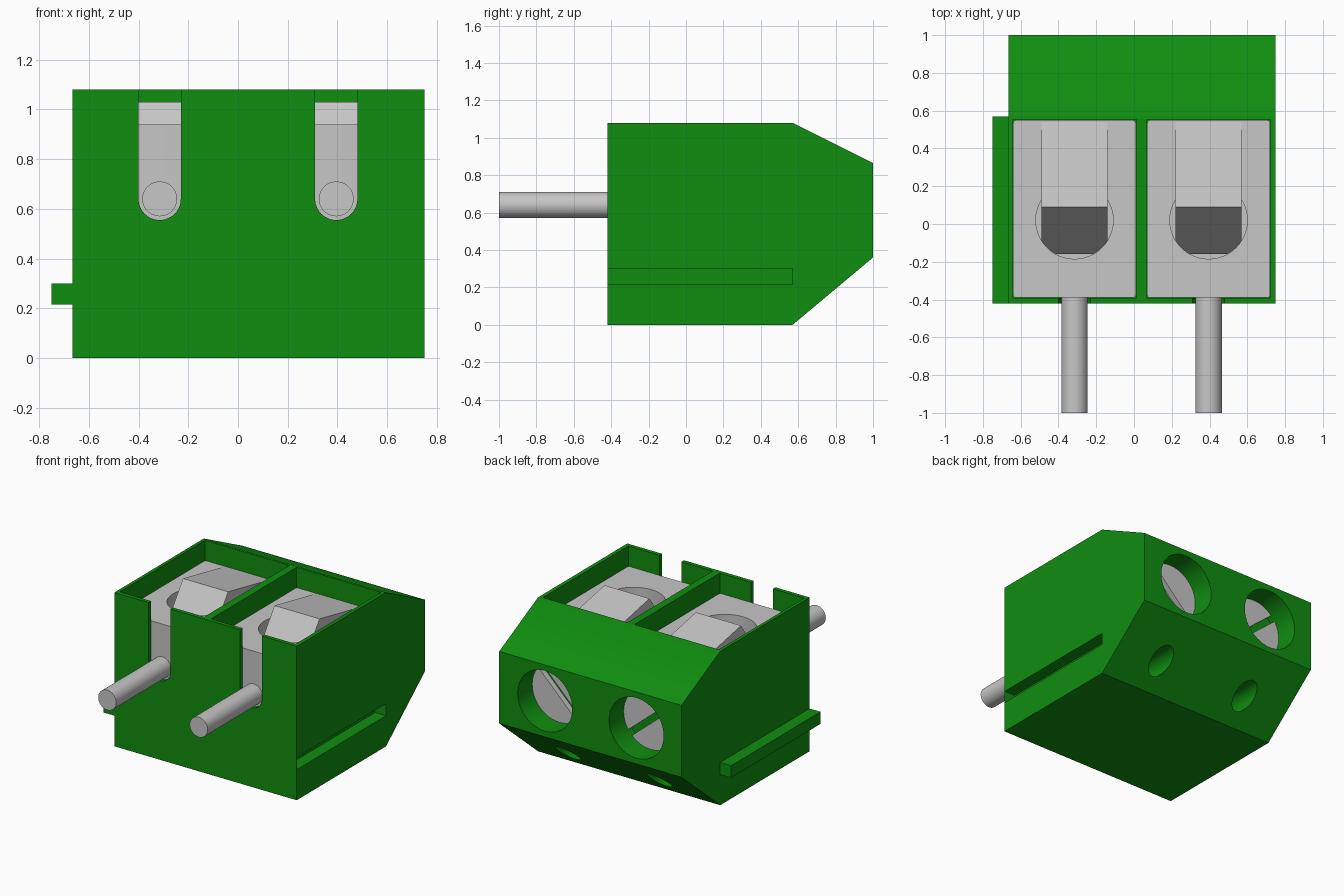
import bpy, bmesh, math
from mathutils import Matrix, Vector

old = bpy.data.objects.get("Cube")
if old:
    bpy.data.objects.remove(old, do_unlink=True)


def material(name, rgb, metallic=0.0):
    m = bpy.data.materials.new(name)
    m.use_nodes = True
    m.diffuse_color = (*rgb, 1)
    m.node_tree.nodes["Principled BSDF"].inputs["Base Color"].default_value = (*rgb, 1)
    return m


GREEN = material("green plastic", (0.005, 0.27, 0.005))
METAL = material("light grey metal", (0.57, 0.57, 0.57))


def finish(name, bm, mat):
    bmesh.ops.recalc_face_normals(bm, faces=bm.faces)
    me = bpy.data.meshes.new(name)
    bm.to_mesh(me)
    bm.free()
    me.materials.append(mat)
    ob = bpy.data.objects.new(name, me)
    bpy.context.collection.objects.link(ob)
    return ob


def box(name, lo, hi, mat, round_z=0.0):
    bm = bmesh.new()
    lo, hi = Vector(lo), Vector(hi)
    bmesh.ops.create_cube(bm, size=1, matrix=Matrix.Translation((lo + hi) / 2)
                          @ Matrix.Diagonal((*(hi - lo), 1)))
    if round_z:
        edges = [e for e in bm.edges
                 if abs(e.verts[0].co.z - e.verts[1].co.z) > 1e-4]
        bmesh.ops.bevel(bm, geom=edges, offset=round_z, segments=3,
                        profile=0.5, affect='EDGES')
    return finish(name, bm, mat)


def cylinder(name, start, axis, length, r, mat):
    """Cylinder growing from start along +y or +z."""
    bm = bmesh.new()
    turn = Matrix.Rotation(-math.pi / 2, 4, 'X') if axis == 'Y' else Matrix()
    bmesh.ops.create_cone(bm, cap_ends=True, segments=48, radius1=r, radius2=r, depth=length,
                          matrix=Matrix.Translation(start) @ turn
                          @ Matrix.Translation((0, 0, length / 2)))
    return finish(name, bm, mat)


def extrude_x(name, profile, x0, x1, mat):
    """Solid from a (y, z) profile stretched along x."""
    bm = bmesh.new()
    face = bm.faces.new([bm.verts.new((x0, y, z)) for y, z in profile])
    new = bmesh.ops.extrude_face_region(bm, geom=[face])["geom"]
    bmesh.ops.translate(bm, vec=(x1 - x0, 0, 0),
                        verts=[v for v in new if isinstance(v, bmesh.types.BMVert)])
    return finish(name, bm, mat)


def activate(ob):
    bpy.ops.object.select_all(action='DESELECT')
    ob.select_set(True)
    bpy.context.view_layer.objects.active = ob


def combine(target, parts, operation='DIFFERENCE'):
    activate(target)
    for p in parts:
        mod = target.modifiers.new("cut", 'BOOLEAN')
        mod.operation, mod.solver, mod.object = operation, 'EXACT', p
        bpy.ops.object.modifier_apply(modifier=mod.name)
        bpy.data.objects.remove(p, do_unlink=True)


def smooth(ob):
    activate(ob)
    bpy.ops.object.shade_smooth_by_angle(angle=math.radians(30))


# Housing with chamfered rear
housing = extrude_x("housing", [(-0.42, 0), (0.57, 0), (1, 0.36), (1, 0.865),
                                (0.57, 1.08), (-0.42, 1.08)], -0.665, 0.75, GREEN)
# Groove on one side, matching rail on the other
combine(housing, [box("groove", (0.665, -0.417, 0.215), (0.9, 0.57, 0.30), GREEN)])
box("side_rail", (-0.75, -0.42, 0.215), (-0.665, 0.57, 0.30), GREEN)

for side, cx in (("right", -0.315), ("left", 0.395)):
    # Pocket, pin slot, screw hole and small round hole
    combine(housing, [
        box("pocket", (cx - 0.328, -0.393, 0.33), (cx + 0.328, 0.553, 1.3), GREEN),
        cylinder("slot_end", (cx, -0.6, 0.64), 'Y', 0.3, 0.085, GREEN),
        box("slot", (cx - 0.085, -0.6, 0.64), (cx + 0.085, -0.3, 1.3), GREEN),
        cylinder("screw_hole", (cx, 0.80, 0.612), 'Y', 0.4, 0.212, GREEN),
        cylinder("small_hole", (cx, 0.45, 0.147), 'Y', 0.6, 0.075, GREEN),
    ])

    # Metal clamp block with a round well
    block = box(side + "_clamp_block", (cx - 0.325, -0.39, 0.335),
                (cx + 0.325, 0.55, 0.94), METAL, 0.015)
    combine(block, [cylinder("well", (cx, 0.02, 0.64), 'Z', 0.6, 0.205, METAL)])
    smooth(block)

    # Bent tongue dipping into the well
    extrude_x(side + "_clamp_tongue", [(0.55, 0.938), (0.09, 1.03), (-0.16, 0.68),
                                       (0.0, 0.65), (0.55, 0.65)],
              cx - 0.175, cx + 0.175, METAL)

    # Contact pin
    smooth(cylinder(side + "_pin", (cx, -1, 0.64), 'Y', 0.62, 0.07, METAL))

    # Slotted screw head
    screw = cylinder(side + "_screw", (cx, 0.70, 0.612), 'Y', 0.14, 0.211, METAL)
    slit = box("slit", (-0.3, -0.05, -0.022), (0.3, 0.05, 0.022), METAL)
    tilt = math.radians(-45 if side == "left" else 40)
    slit.matrix_world = Matrix.Translation((cx, 0.84, 0.612)) @ Matrix.Rotation(tilt, 4, 'Y')
    bpy.context.view_layer.update()
    combine(screw, [slit])
    smooth(screw)

smooth(housing)
